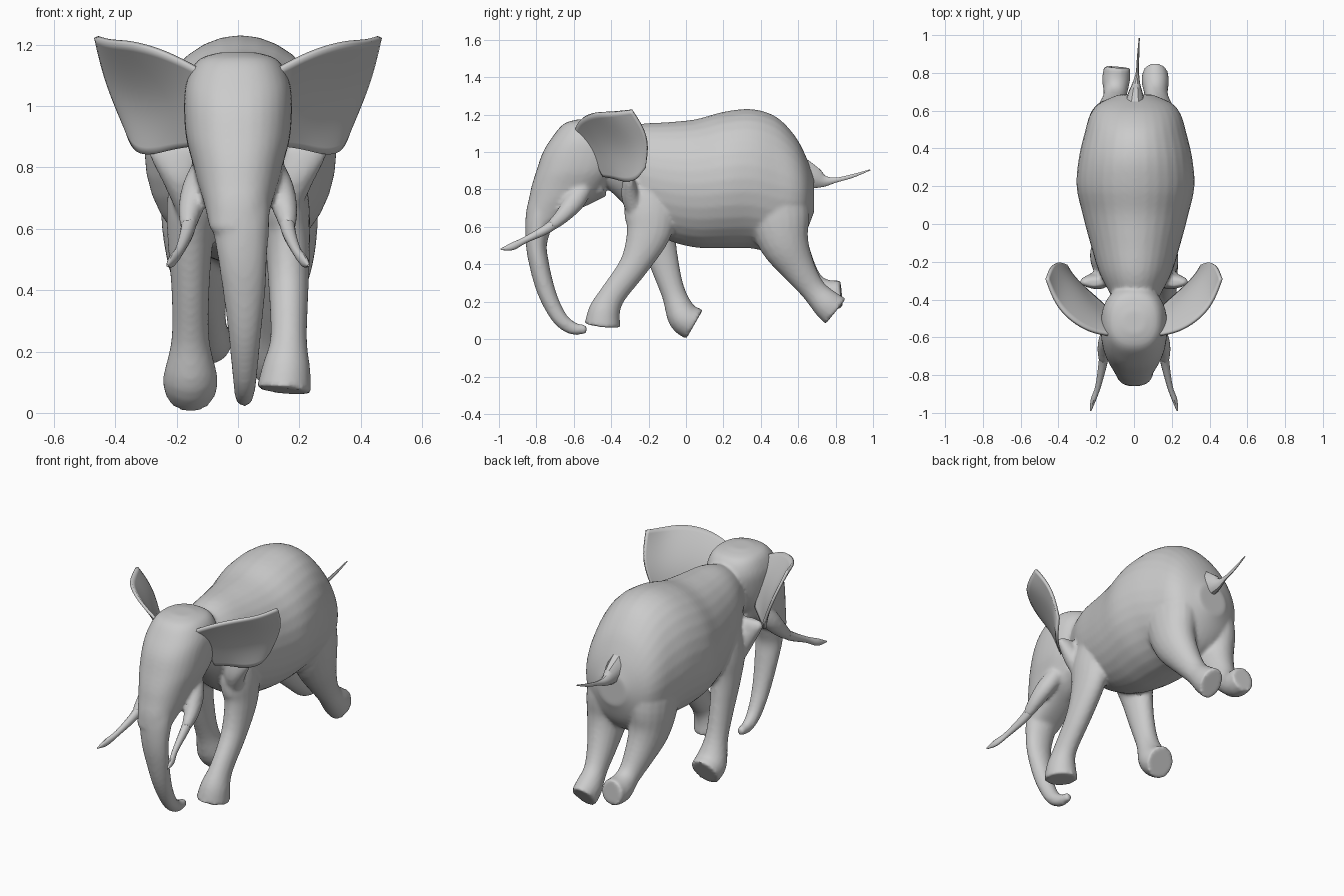
import bpy, bmesh, math
from mathutils import Vector


def spline(a, b, c, d, t):
    """Catmull-Rom interpolation of tuples."""
    return [0.5 * (2 * q + (r - p) * t + (2 * p - 5 * q + 4 * r - s) * t * t
                   + (3 * q - p - 3 * r + s) * t ** 3) for p, q, r, s in zip(a, b, c, d)]


def power(v, e):
    return math.copysign(abs(v) ** e, v)


def loft(name, pts, sides=20, steps=4, normal=None, mirror=False, e=1.0):
    """Skin (super)ellipses (x, y, z, half width, half depth) along a path."""
    ext = [[2 * a - b for a, b in zip(pts[0], pts[1])]] + list(pts)
    ext.append([2 * a - b for a, b in zip(pts[-1], pts[-2])])
    rows = [spline(*ext[i:i + 4], k / steps) for i in range(len(pts) - 1) for k in range(steps)]
    rows.append(list(pts[-1]))
    bm = bmesh.new()
    for m in ((1, -1) if mirror else (1,)):
        rings = []
        for i, row in enumerate(rows):
            c = Vector(row[:3])
            tan = Vector(normal) if normal else (
                Vector(rows[min(i + 1, len(rows) - 1)][:3]) - Vector(rows[max(i - 1, 0)][:3])).normalized()
            u = Vector((1, 0, 0))
            u = (u - tan * u.dot(tan)).normalized()
            v = tan.cross(u)
            rx, rd = max(row[3], .003), max(row[4], .003)
            ring = [c + u * rx * power(math.cos(a), e) + v * rd * power(math.sin(a), e)
                    for a in (2 * math.pi * k / sides for k in range(sides))]
            rings.append([bm.verts.new((p.x * m, p.y, p.z)) for p in ring])
        for r, s in zip(rings, rings[1:]):
            for k in range(sides):
                j = (k + 1) % sides
                bm.faces.new((r[k], r[j], s[j], s[k]))
        bm.faces.new(rings[0])
        bm.faces.new(rings[-1])
    return finish(name, bm)


def finish(name, bm):
    bmesh.ops.recalc_face_normals(bm, faces=bm.faces[:])
    me = bpy.data.meshes.new(name)
    bm.to_mesh(me)
    bm.free()
    ob = bpy.data.objects.new(name, me)
    bpy.context.collection.objects.link(ob)
    return ob


# Body: y, top, bottom, half width
body = [(-.44, 1.08, .82, .10), (-.35, 1.12, .74, .145), (-.25, 1.15, .62, .195),
        (-.1, 1.16, .53, .24), (.05, 1.175, .49, .28), (.2, 1.215, .485, .312),
        (.35, 1.23, .485, .30), (.48, 1.19, .46, .27), (.58, 1.09, .50, .24),
        (.64, .98, .57, .19), (.685, .86, .68, .09)]
parts = [loft("body", [(.008, y, (t + b) / 2, w, (t - b) / 2) for y, t, b, w in body],
              sides=32, normal=(0, 1, 0))]

# Head: z, front y, back y, half width
head = [(1.175, -.58, -.46, .06), (1.15, -.655, -.37, .13), (1.08, -.715, -.33, .168),
        (1.0, -.765, -.33, .176), (.9, -.80, -.36, .17), (.82, -.825, -.42, .15),
        (.75, -.84, -.49, .132), (.68, -.855, -.60, .11), (.6, -.86, -.72, .092)]
parts.append(loft("head", [(0, (f + b) / 2, z, w, (b - f) / 2) for z, f, b, w in head],
                  sides=32, normal=(0, 0, -1), e=.86))

# Trunk, curling back at the tip
parts.append(loft("trunk", [
    (.005, -.775, .68, .10, .075), (.01, -.79, .6, .092, .07), (.015, -.80, .5, .08, .056),
    (.02, -.785, .4, .07, .053), (.022, -.755, .28, .056, .05), (.022, -.715, .18, .046, .045),
    (.022, -.665, .1, .038, .04), (.02, -.6, .056, .03, .034), (.02, -.53, .053, .02, .022)]))

# Tusk sheaths and lower jaw
parts.append(loft("tusk_sheaths", [(.10, -.55, .80, .05, .05), (.135, -.6, .73, .048, .055),
                                   (.155, -.66, .66, .04, .042), (.163, -.72, .605, .025, .03)],
                  sides=14, mirror=True))
parts.append(loft("jaw", [(0, -.45, .82, .10, .06), (0, -.56, .76, .08, .055),
                          (0, -.64, .70, .05, .035)], sides=16))

# Legs, each in its own phase of the stride
parts.append(loft("front_leg_right", [
    (.12, -.16, .9, .07, .12), (.145, -.19, .7, .085, .14), (.16, -.20, .57, .075, .12),
    (.165, -.275, .4, .065, .08), (.165, -.39, .24, .06, .07), (.158, -.435, .15, .078, .085),
    (.15, -.447, .072, .09, .097)]))
parts.append(loft("front_leg_left", [
    (-.12, -.17, .9, .07, .12), (-.145, -.17, .7, .085, .13), (-.155, -.155, .57, .075, .10),
    (-.155, -.115, .4, .062, .078), (-.155, -.065, .24, .062, .065), (-.155, -.015, .12, .088, .085),
    (-.155, .045, .078, .085, .09)]))
parts.append(loft("hind_leg_right", [
    (.12, .45, .9, .11, .16), (.14, .49, .68, .12, .17), (.145, .525, .52, .105, .135),
    (.13, .6, .38, .08, .092), (.118, .68, .265, .062, .068), (.113, .75, .19, .072, .08),
    (.112, .80, .148, .068, .088)]))
parts.append(loft("hind_leg_left", [
    (-.105, .45, .9, .11, .16), (-.13, .49, .68, .12, .17), (-.13, .525, .52, .105, .135),
    (-.115, .6, .39, .08, .092), (-.1, .68, .29, .062, .066), (-.095, .76, .24, .074, .077),
    (-.09, .83, .24, .07, .075)]))

# Skin folds in front of the shoulders
parts.append(loft("shoulder_folds", [(.21, -.31, .87, .06, .02), (.205, -.305, .84, .085, .035),
                                     (.185, -.295, .75, .06, .05), (.16, -.26, .63, .03, .04)],
                  sides=12, normal=(0, 0, -1), mirror=True))

# Fuse the flesh into one skin
bpy.ops.object.select_all(action='DESELECT')
for ob in parts:
    ob.select_set(True)
bpy.context.view_layer.objects.active = parts[0]
bpy.ops.object.join()
skin = parts[0]
fuse = skin.modifiers.new("fuse", 'REMESH')
fuse.mode, fuse.voxel_size = 'VOXEL', .011
relax = skin.modifiers.new("relax", 'SMOOTH')
relax.factor, relax.iterations = .5, 5

# Ivory tips of the tusks
loft("tusks", [(.155, -.66, .655, .028, .028), (.165, -.74, .592, .023, .026),
               (.19, -.86, .53, .015, .017), (.215, -.93, .495, .014, .02),
               (.23, -.99, .48, .004, .004)], sides=12, mirror=True)

# Tail with flat tuft
loft("tail", [(.005, .62, .885, .06, .085), (.008, .69, .86, .04, .06), (.012, .74, .845, .022, .032),
              (.018, .80, .85, .009, .014), (.022, .89, .872, .006, .010),
              (.028, .985, .905, .003, .003)], sides=10)

# Ears: columns of top, middle, bottom points from root to outer rim
ear = [((.11, -.59, 1.11), (.14, -.51, 1.0), (.15, -.44, .87)),
       ((.23, -.575, 1.175), (.22, -.44, 1.02), (.215, -.38, .86)),
       ((.35, -.50, 1.21), (.29, -.34, 1.02), (.275, -.33, .84)),
       ((.42, -.41, 1.21), (.37, -.25, 1.04), (.335, -.265, .845)),
       ((.462, -.29, 1.225), (.43, -.195, 1.08), (.36, -.215, .92))]
bm = bmesh.new()
for m in (1, -1):
    grid = [[bm.verts.new((x * m, y, z)) for x, y, z in col] for col in ear]
    for a, b in zip(grid, grid[1:]):
        for k in range(2):
            bm.faces.new((a[k], a[k + 1], b[k + 1], b[k]))
ears = finish("ears", bm)
sub = ears.modifiers.new("smooth", 'SUBSURF')
sub.levels = sub.render_levels = 3
sub.boundary_smooth = 'PRESERVE_CORNERS'
thick = ears.modifiers.new("thickness", 'SOLIDIFY')
thick.thickness, thick.offset = .016, 0

# Smooth skin, crisp rims
bpy.ops.object.select_all(action='SELECT')
bpy.context.view_layer.objects.active = ears
bpy.ops.object.shade_smooth_by_angle(angle=math.radians(40))
skin.modifiers["fuse"].use_smooth_shade = True
